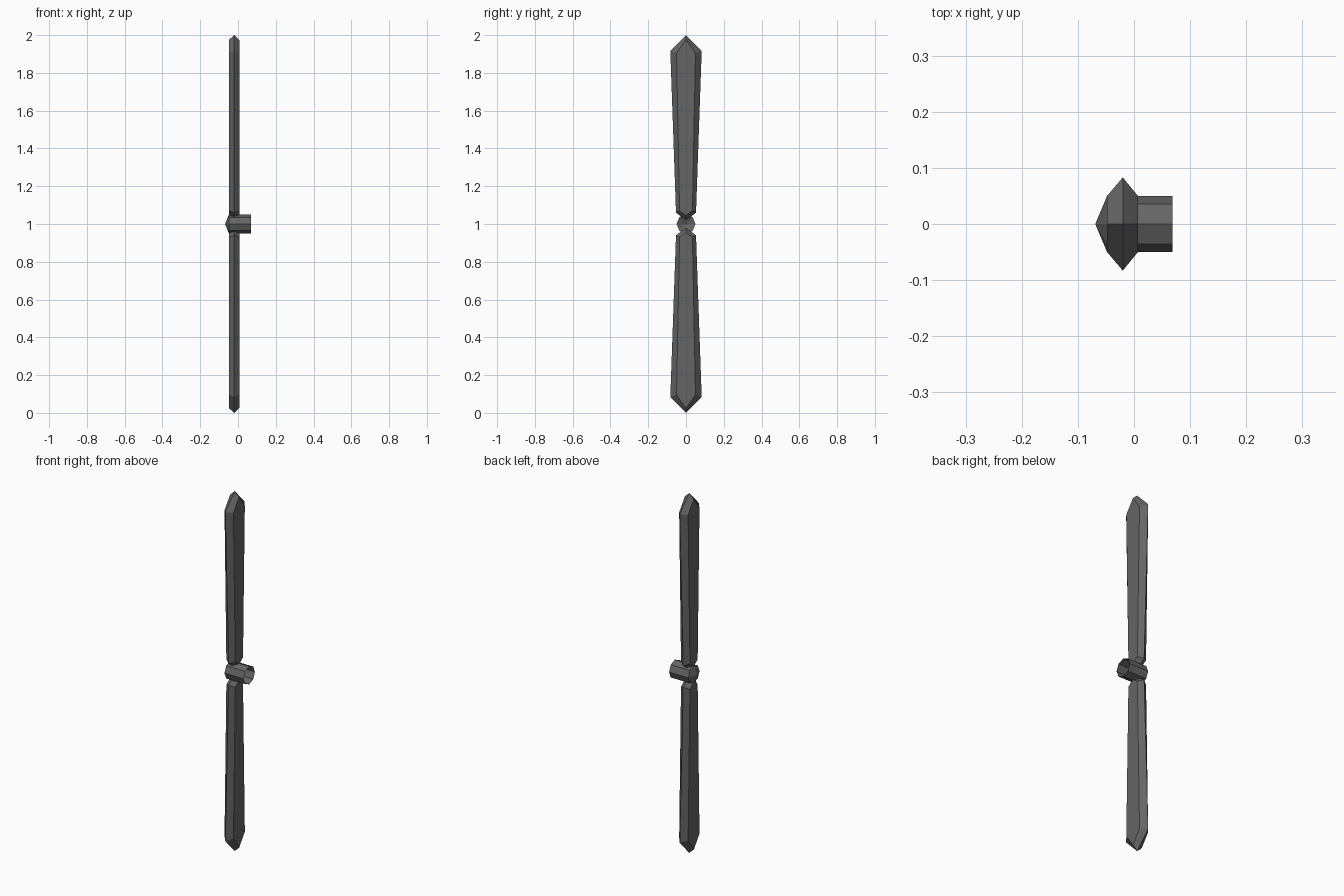
import bpy, bmesh, math

if "Cube" in bpy.data.objects:
    bpy.data.objects.remove(bpy.data.objects["Cube"])

grey = bpy.data.materials.new("dark grey")
grey.diffuse_color = (0.13, 0.13, 0.13, 1)
grey.use_nodes = True
grey.node_tree.nodes["Principled BSDF"].inputs["Base Color"].default_value = grey.diffuse_color


def make_object(name, bm):
    bmesh.ops.recalc_face_normals(bm, faces=bm.faces[:])
    mesh = bpy.data.meshes.new(name)
    bm.to_mesh(mesh)
    bm.free()
    mesh.materials.append(grey)
    obj = bpy.data.objects.new(name, mesh)
    bpy.context.collection.objects.link(obj)
    return obj


# Blade outlines as (half width, height above the hub axis)
RIM = [(0, 0.02), (0.053, 0.06), (0.083, 0.915), (0, 1.0)]
PANEL = [(0, 0.045), (0.034, 0.07), (0.05, 0.905), (0, 0.975)]


def ring(bm, outline, x, sign):
    pts = outline + [(-y, z) for y, z in outline[2:0:-1]]
    return [bm.verts.new((x, y, 1 + sign * z)) for y, z in pts]


def blade(name, sign):
    # wide rim between two narrower flat panels
    bm = bmesh.new()
    rings = [ring(bm, o, x, sign) for o, x in ((PANEL, -0.048), (RIM, -0.02), (PANEL, 0.007))]
    bm.faces.new(rings[0])
    bm.faces.new(rings[2])
    for a, b in zip(rings, rings[1:]):
        for i in range(6):
            j = (i + 1) % 6
            bm.faces.new((a[i], a[j], b[j], b[i]))
    make_object(name, bm)


blade("upper_blade", 1)
blade("lower_blade", -1)

# Eight-sided hub tube, open at the rear, with a shallow nose cone
bm = bmesh.new()
hub = [[bm.verts.new((x, 0.05 * math.sin(k * math.pi / 4), 1 + 0.05 * math.cos(k * math.pi / 4)))
        for k in range(8)] for x in (-0.048, 0.069)]
tip = bm.verts.new((-0.069, 0, 1))
for k in range(8):
    n = (k + 1) % 8
    bm.faces.new((hub[0][k], hub[0][n], hub[1][n], hub[1][k]))
    bm.faces.new((tip, hub[0][n], hub[0][k]))
make_object("hub", bm)
